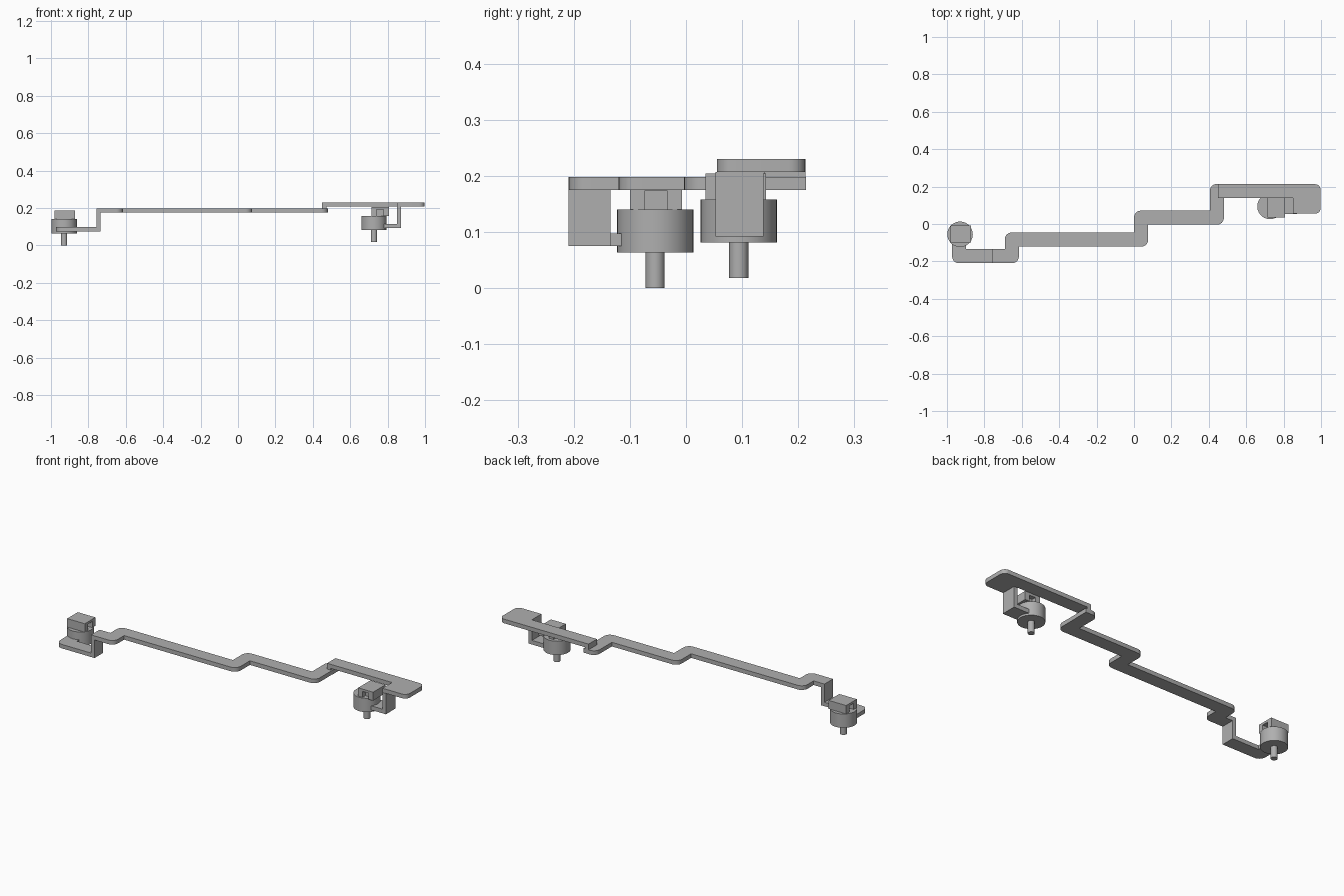
import bpy, bmesh, math
from mathutils import Vector

if "Cube" in bpy.data.objects:
    bpy.data.objects.remove(bpy.data.objects["Cube"])

grey = bpy.data.materials.new("plain grey")
grey.use_nodes = True
grey.diffuse_color = (0.43, 0.43, 0.43, 1)
grey.node_tree.nodes["Principled BSDF"].inputs["Base Color"].default_value = grey.diffuse_color


def finish(name, bm):
    bmesh.ops.recalc_face_normals(bm, faces=bm.faces)
    mesh = bpy.data.meshes.new(name)
    bm.to_mesh(mesh)
    bm.free()
    mesh.materials.append(grey)
    obj = bpy.data.objects.new(name, mesh)
    bpy.context.collection.objects.link(obj)
    bpy.ops.object.select_all(action='DESELECT')
    obj.select_set(True)
    bpy.context.view_layer.objects.active = obj
    bpy.ops.object.shade_smooth_by_angle(angle=math.radians(30))
    return obj


def slab(name, corners, z0, z1, steps=6):
    """Extrude an outline of (x, y, corner radius) between two heights."""
    bm = bmesh.new()
    outline = []
    for i, (x, y, r) in enumerate(corners):
        p = Vector((x, y))
        if not r:
            outline.append(p)
            continue
        a = (Vector(corners[i - 1][:2]) - p).normalized()
        b = (Vector(corners[(i + 1) % len(corners)][:2]) - p).normalized()
        for k in range(steps + 1):
            t = k / steps * math.pi / 2
            outline.append(p + r * (a * (1 - math.sin(t)) + b * (1 - math.cos(t))))
    face = bm.faces.new([bm.verts.new((p.x, p.y, z0)) for p in outline])
    ext = bmesh.ops.extrude_face_region(bm, geom=[face])
    top = [v for v in ext["geom"] if isinstance(v, bmesh.types.BMVert)]
    bmesh.ops.translate(bm, verts=top, vec=(0, 0, z1 - z0))
    return finish(name, bm)


def strip(name, path, width, z0, z1, radius):
    """Flat bar along a right-angled path, rounded on the outside of each bend."""
    pts = [Vector(p) for p in path]
    dirs = [(b - a).normalized() for a, b in zip(pts, pts[1:])]
    left, right = [], []
    for i, p in enumerate(pts):
        d0, d1 = dirs[max(i - 1, 0)], dirs[min(i, len(dirs) - 1)]
        normals = [Vector((-d.y, d.x)) for d in (d0, d1)]
        turn = d0.x * d1.y - d0.y * d1.x
        off = normals[0] if abs(turn) < 0.5 else normals[0] + normals[1]
        off = off * width / 2
        left.append((*(p + off), radius if turn < -0.5 else 0))
        right.append((*(p - off), radius if turn > 0.5 else 0))
    return slab(name, left + right[::-1], z0, z1)


def box(name, x0, x1, y0, y1, z0, z1):
    return slab(name, [(x0, y0, 0), (x1, y0, 0), (x1, y1, 0), (x0, y1, 0)], z0, z1)


def cylinder(name, x, y, r, z0, z1):
    bm = bmesh.new()
    bmesh.ops.create_cone(bm, cap_ends=True, segments=40, radius1=r, radius2=r, depth=z1 - z0)
    bmesh.ops.translate(bm, verts=bm.verts, vec=(x, y, (z0 + z1) / 2))
    return finish(name, bm)


def motor(side, x, y, z):
    cylinder(side + "_shaft", x, y, 0.017, z, z + 0.07)
    cylinder(side + "_drum", x, y, 0.068, z + 0.063, z + 0.14)


# Long stepped bar
strip("stepped_bar",
      [(-0.757, -0.172), (-0.653, -0.172), (-0.653, -0.083), (0.038, -0.083),
       (0.038, 0.034), (0.443, 0.034), (0.443, 0.176), (0.482, 0.176)],
      0.075, 0.175, 0.198, 0.036)

# Raised right end with its wide foot
box("raised_step", 0.45, 0.472, 0.139, 0.213, 0.198, 0.207)
slab("raised_bar", [(0.45, 0.139, 0), (0.85, 0.139, 0), (0.85, 0.055, 0),
                    (0.998, 0.055, 0.03), (0.998, 0.213, 0.03), (0.45, 0.213, 0)],
     0.207, 0.23)

# Right hanging bracket
box("right_bracket_riser", 0.85, 0.872, 0.053, 0.138, 0.115, 0.207)
box("right_bracket_plate", 0.74, 0.872, 0.053, 0.138, 0.092, 0.115)

# Left hanging bracket
box("left_bracket_riser", -0.757, -0.735, -0.2095, -0.1345, 0.097, 0.175)
strip("left_bracket_plate", [(-0.735, -0.172), (-0.935, -0.172), (-0.935, -0.06)],
      0.075, 0.075, 0.097, 0.036)

# Drums with shafts
motor("left", -0.93, -0.055, 0)
motor("right", 0.727, 0.094, 0.018)

# Left connector: lid, two cheeks and a recessed core
box("left_connector_lid", -0.98, -0.872, -0.1, -0.007, 0.174, 0.187)
for tag, y in (("front", -0.1), ("back", -0.034)):
    box("left_connector_cheek_" + tag, -0.98, -0.872, y, y + 0.027, 0.14, 0.174)
box("left_connector_core", -0.955, -0.897, -0.073, -0.034, 0.14, 0.174)

# Right connector, turned a quarter
box("right_connector_lid", 0.714, 0.806, 0.035, 0.143, 0.191, 0.204)
for tag, x in (("inner", 0.714), ("outer", 0.779)):
    box("right_connector_cheek_" + tag, x, x + 0.027, 0.035, 0.143, 0.157, 0.191)
box("right_connector_core", 0.741, 0.779, 0.06, 0.118, 0.157, 0.191)
